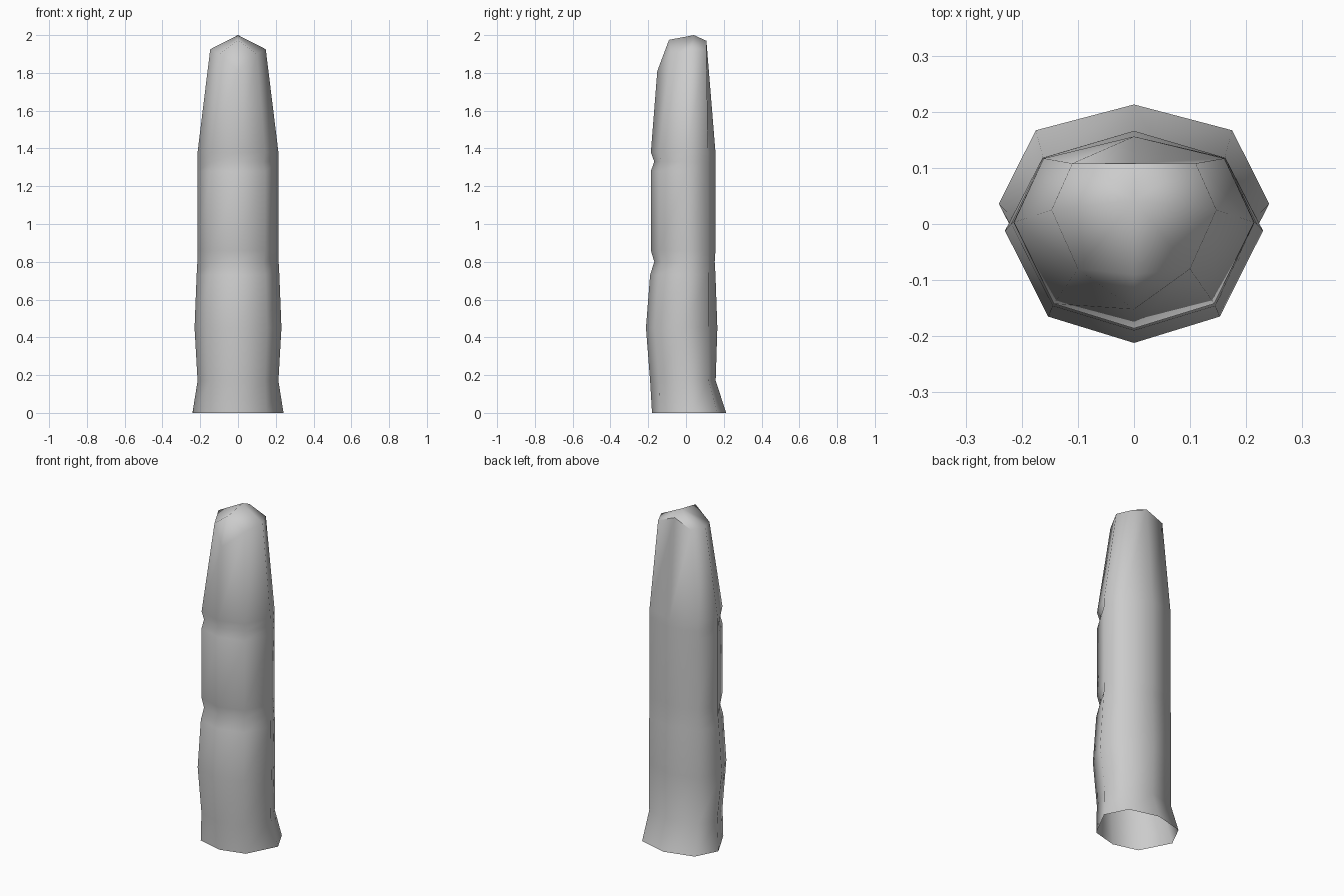
import bpy, bmesh, math

if "Cube" in bpy.data.objects:
    bpy.data.objects.remove(bpy.data.objects["Cube"])

skin = bpy.data.materials.new("pale_grey")
skin.diffuse_color = (0.6, 0.6, 0.6, 1)
skin.use_nodes = True
skin.node_tree.nodes["Principled BSDF"].inputs["Base Color"].default_value = skin.diffuse_color

# Cross-sections: height, front y, front diagonal (x, y), side (x, y), back diagonal (x, y), back y
SECTIONS = [
    (0.00, -0.180, 0.150, -0.140, 0.241, 0.036, 0.175, 0.167, 0.213),
    (0.17, -0.190, 0.143, -0.143, 0.214, 0.008, 0.162, 0.118, 0.157),
    (0.45, -0.212, 0.153, -0.165, 0.230, -0.012, 0.163, 0.118, 0.166),
    (0.73, -0.190, 0.145, -0.146, 0.219, 0.000, 0.162, 0.118, 0.156),
    (0.80, -0.168, 0.135, -0.130, 0.215, 0.003, 0.161, 0.117, 0.152),
    (0.86, -0.186, 0.143, -0.142, 0.215, 0.003, 0.161, 0.117, 0.156),
    (1.28, -0.186, 0.143, -0.142, 0.215, 0.003, 0.161, 0.117, 0.156),
    (1.33, -0.168, 0.135, -0.130, 0.215, 0.003, 0.161, 0.117, 0.156),
    (1.38, -0.186, 0.143, -0.142, 0.214, 0.003, 0.161, 0.117, 0.156),
]

bm = bmesh.new()


def ring(points):
    """Half outline front to back, mirrored across x into eight vertices."""
    mirrored = [(-x, y, z) for x, y, z in points[-2:0:-1]]
    return [bm.verts.new(p) for p in points + mirrored]


# Finger shaft with creased joints, open at the base
rings = []
for z, f, ax, ay, sx, sy, bx, by, b in SECTIONS:
    rings.append(ring([(0, f, z), (ax, ay, z), (sx, sy, z), (bx, by, z), (0, b, z)]))

# Tapering fingertip, lower at the front
rim = ring([(0, -0.152, 1.81), (0.100, -0.080, 1.90), (0.147, 0.025, 1.925),
            (0.110, 0.108, 1.925), (0, 0.108, 1.97)])
rings.append(rim)
for lower, upper in zip(rings, rings[1:]):
    for i in range(8):
        j = (i + 1) % 8
        bm.faces.new((lower[i], lower[j], upper[j], upper[i]))

# Faceted cap
nose = bm.verts.new((0, -0.090, 1.975))
peak = bm.verts.new((0, 0.042, 2.0))
for i in range(8):
    j = (i + 1) % 8
    bm.faces.new((rim[i], rim[j], nose if i in (0, 7) else peak))
bm.faces.new((rim[1], peak, nose))
bm.faces.new((rim[7], nose, peak))
bmesh.ops.recalc_face_normals(bm, faces=bm.faces)

mesh = bpy.data.meshes.new("finger")
bm.to_mesh(mesh)
bm.free()
finger = bpy.data.objects.new("finger", mesh)
bpy.context.collection.objects.link(finger)
mesh.materials.append(skin)
bpy.context.view_layer.objects.active = finger
finger.select_set(True)
bpy.ops.object.shade_smooth_by_angle(angle=math.radians(60))
